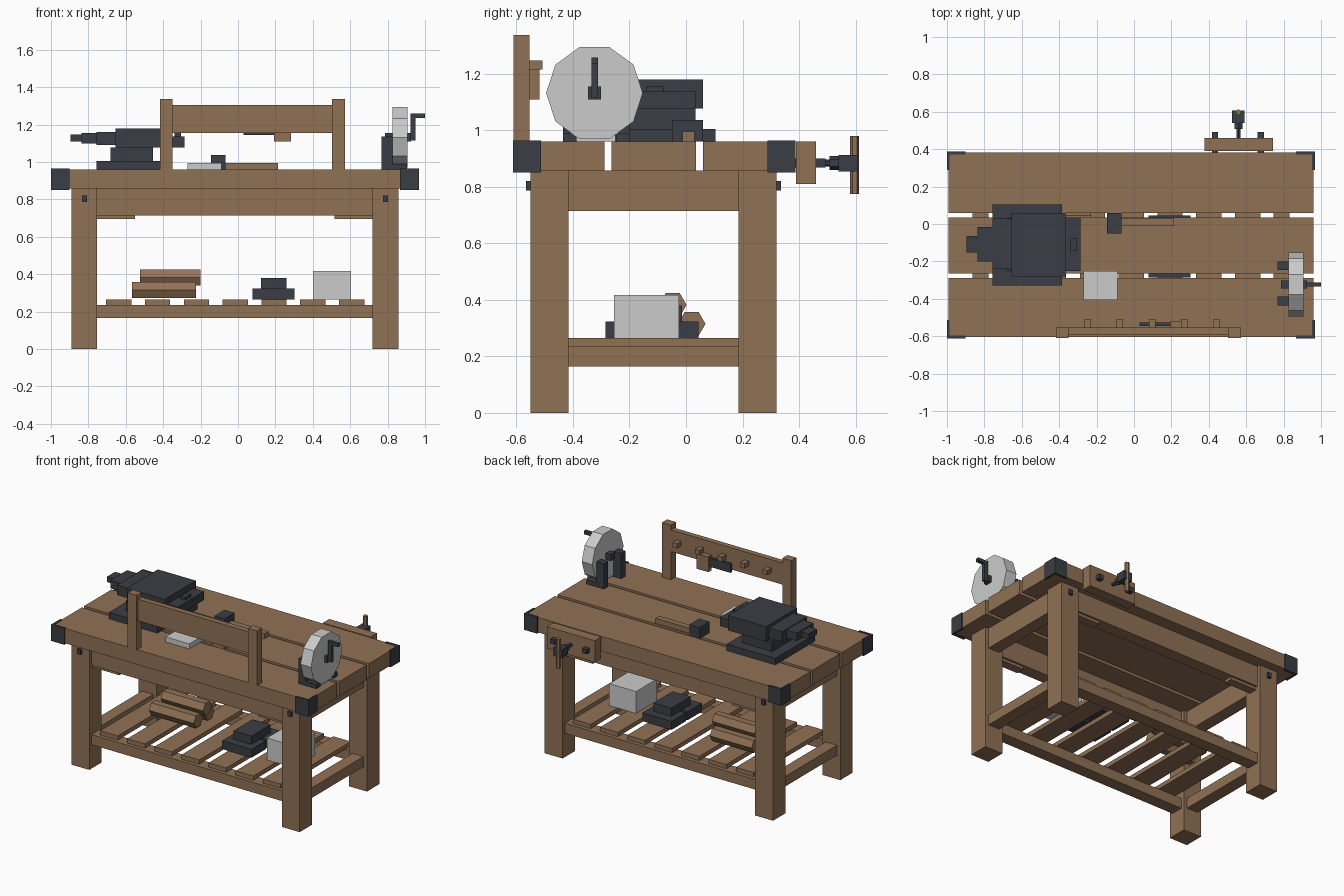
import bpy
from math import pi
from mathutils import Matrix, Vector
import bmesh


def material(name, rgb):
    m = bpy.data.materials.new(name)
    m.diffuse_color = (*rgb, 1)
    return m


WOOD = material("wood", (0.28, 0.165, 0.09))
IRON = material("iron", (0.042, 0.047, 0.058))


def finish(name, bm, mat):
    me = bpy.data.meshes.new(name)
    bm.to_mesh(me)
    bm.free()
    if mat:
        me.materials.append(mat)
    ob = bpy.data.objects.new(name, me)
    bpy.context.collection.objects.link(ob)
    return ob


def box(name, x, y, z, mat=WOOD):
    """Box from (min, max) ranges on each axis."""
    r = (x, y, z)
    size = [abs(b - a) for a, b in r]
    mid = Vector([(a + b) / 2 for a, b in r])
    bm = bmesh.new()
    bmesh.ops.create_cube(bm, size=1, matrix=Matrix.Translation(mid) @ Matrix.Diagonal((*size, 1)))
    return finish(name, bm, mat)


def rod(name, a, b, radius, sides, mat=WOOD, turn=0.0):
    """Faceted cylinder between two points."""
    a, b = Vector(a), Vector(b)
    d = b - a
    bm = bmesh.new()
    mtx = Matrix.Translation((a + b) / 2) @ d.to_track_quat('Z', 'Y').to_matrix().to_4x4() @ Matrix.Rotation(turn, 4, 'Z')
    bmesh.ops.create_cone(bm, cap_ends=True, segments=sides, radius1=radius, radius2=radius,
                          depth=d.length, matrix=mtx)
    return finish(name, bm, mat)


LEG_X = ((-0.89, -0.753), (0.72, 0.857))
LEG_Y = ((-0.55, -0.415), (0.185, 0.32))

# Legs, bolts and short braces under the long aprons
for i, lx in enumerate(LEG_X):
    cx = sum(lx) / 2
    for j, ly in enumerate(LEG_Y):
        cy = sum(ly) / 2
        box("leg", lx, ly, (0, 0.857))
        by = (-0.566, -0.54) if j == 0 else (0.31, 0.336)
        box("leg_bolt", (cx - 0.013, cx + 0.013), by, (0.787, 0.82), IRON)
        bx = (-0.755, -0.55) if i == 0 else (0.515, 0.722)
        box("corner_brace", bx, (cy - 0.03, cy + 0.03), (0.695, 0.73))

# Aprons and lower rails between the legs
for ly in LEG_Y:
    c = sum(ly) / 2
    box("long_apron", (-0.76, 0.73), (c - 0.043, c + 0.043), (0.715, 0.857))
    box("long_rail", (-0.76, 0.73), (c - 0.043, c + 0.043), (0.165, 0.235))
for lx in LEG_X:
    c = sum(lx) / 2
    box("side_apron", (c - 0.043, c + 0.043), (-0.42, 0.19), (0.715, 0.857))
    box("side_rail", (c - 0.043, c + 0.043), (-0.42, 0.19), (0.165, 0.235))

# Shelf slats
for i in range(7):
    x = -0.705 + i * 0.2075
    box("shelf_slat", (x, x + 0.135), (-0.5, 0.27), (0.235, 0.265))

# Top planks
for y in ((-0.604, -0.289), (-0.264, 0.035), (0.06, 0.382)):
    box("top_plank", (-0.993, 0.96), y, (0.857, 0.96))

# L-shaped corner plates
for sx in (-1, 1):
    for sy in (-1, 1):
        ex = -1.0 if sx < 0 else 0.967
        ey = -0.613 if sy < 0 else 0.388
        z = (0.85, 0.964)
        box("corner_plate_long", sorted((ex, ex - sx * 0.1)), sorted((ey, ey - sy * 0.016)), z, IRON)
        box("corner_plate_side", sorted((ex, ex - sx * 0.014)), sorted((ey, ey - sy * 0.1)), z, IRON)

# Anvil: stacked base, waist, body, heel, stepped horn
for name, x, y, z in (
    ("anvil_base", (-0.757, -0.385), (-0.33, 0.105), (0.96, 1.005)),
    ("anvil_waist", (-0.683, -0.455), (-0.25, 0.033), (1.005, 1.077)),
    ("anvil_body", (-0.655, -0.365), (-0.28, 0.06), (1.077, 1.18)),
    ("anvil_heel", (-0.37, -0.285), (-0.25, 0.035), (1.077, 1.137)),
    ("anvil_hardy", (-0.34, -0.305), (-0.142, -0.078), (1.13, 1.156)),
    ("anvil_horn_root", (-0.757, -0.65), (-0.24, 0.03), (1.09, 1.16)),
    ("anvil_horn_middle", (-0.837, -0.75), (-0.2, -0.017), (1.1, 1.155)),
    ("anvil_horn_tip", (-0.895, -0.83), (-0.153, -0.065), (1.11, 1.147)),
):
    box(name, x, y, z, IRON)

# Hammer and whetstone on the bench
box("hammer_head", (-0.145, -0.067), (-0.05, 0.06), (0.96, 1.037), IRON)
box("hammer_handle", (-0.07, 0.213), (-0.012, 0.03), (0.96, 0.995))
box("whetstone", (-0.27, -0.088), (-0.407, -0.25), (0.96, 0.995), None)

# Grinding wheel with stand and crank
rod("grinding_wheel", (0.825, -0.324, 1.132), (0.905, -0.324, 1.132), 0.171, 10, None, pi / 2)
for y in ((-0.435, -0.387), (-0.247, -0.2)):
    box("wheel_post", (0.768, 0.825), y, (0.96, 1.135), IRON)
    box("wheel_foot", (0.768, 0.903), y, (0.96, 0.99), IRON)
box("wheel_hub", (0.785, 0.925), (-0.346, -0.301), (1.11, 1.155), IRON)
box("crank_arm", (0.922, 0.95), (-0.335, -0.312), (1.115, 1.258), IRON)
box("crank_handle", (0.935, 1.0), (-0.335, -0.312), (1.235, 1.258), IRON)

# Tool rack with pegs and a hanging saw
for x in ((-0.417, -0.35), (0.503, 0.572)):
    box("rack_post", x, (-0.61, -0.554), (0.96, 1.338))
box("rack_board", (-0.355, 0.508), (-0.592, -0.554), (1.155, 1.305))
for i in range(5):
    x = -0.248 + i * 0.1725
    box("rack_peg", (x - 0.017, x + 0.017), (-0.56, -0.507), (1.215, 1.248))
box("saw_blade", (0.03, 0.2), (-0.546, -0.527), (1.145, 1.205), IRON)
box("saw_handle", (0.192, 0.283), (-0.555, -0.518), (1.11, 1.215))

# Vise on the back edge
box("vise_jaw", (0.376, 0.742), (0.39, 0.46), (0.81, 0.96))
for x in (0.433, 0.677):
    box("vise_guide", (x - 0.017, x + 0.017), (0.36, 0.493), (0.868, 0.9), IRON)
rod("vise_screw", (0.558, 0.4, 0.884), (0.558, 0.53, 0.884), 0.012, 6, IRON)
rod("vise_collar", (0.558, 0.507, 0.884), (0.558, 0.55, 0.884), 0.025, 6, IRON)
box("vise_hub", (0.525, 0.59), (0.54, 0.608), (0.855, 0.913), IRON)
rod("vise_handle", (0.558, 0.597, 0.775), (0.558, 0.597, 0.98), 0.016, 6)

# Logs stacked on the shelf
for y, z, x0, x1 in ((-0.115, 0.315, -0.567, -0.224), (0.02, 0.315, -0.55, -0.23), (-0.047, 0.382, -0.525, -0.2)):
    rod("log", (x0, y, z), (x1, y, z), 0.049, 6, WOOD, pi / 2)

# Iron ingots and stone block on the shelf
for y in ((-0.285, -0.13), (-0.11, 0.045)):
    box("ingot", (0.078, 0.303), y, (0.265, 0.323), IRON)
box("top_ingot", (0.122, 0.26), (-0.225, -0.015), (0.323, 0.38), IRON)
box("stone_block", (0.4, 0.605), (-0.255, -0.025), (0.265, 0.417), None)
